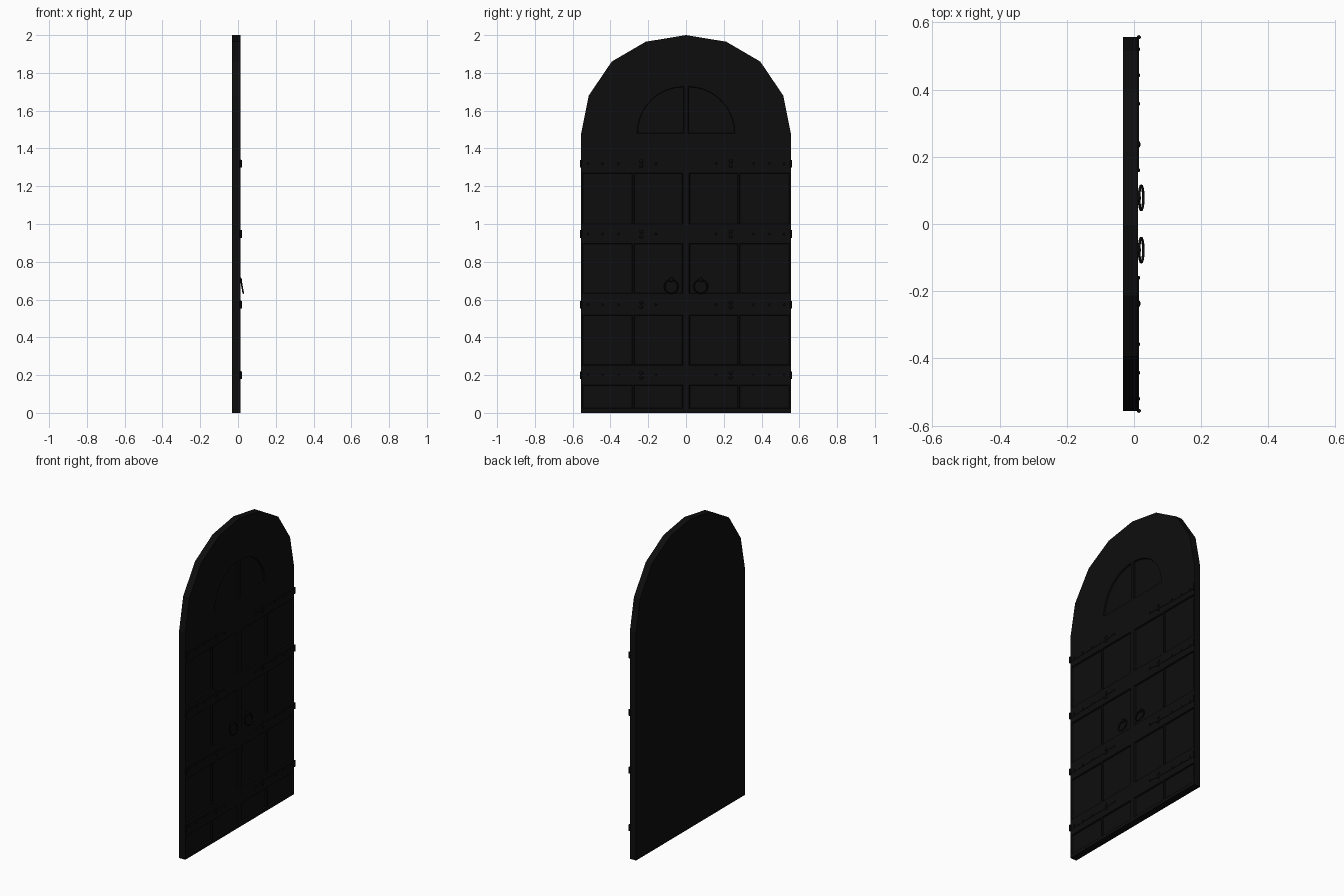
import bpy, bmesh, math
from mathutils import Matrix

if "Cube" in bpy.data.objects:
    bpy.data.objects.remove(bpy.data.objects["Cube"])

BACK, FACE, DEPTH = -0.032, 0.0125, 0.009
mat = bpy.data.materials.new("black_finish")
mat.diffuse_color = (0.004, 0.004, 0.004, 1)
mat.use_nodes = True
mat.node_tree.nodes["Principled BSDF"].inputs["Base Color"].default_value = mat.diffuse_color


def make(name, bm):
    bmesh.ops.recalc_face_normals(bm, faces=bm.faces)
    me = bpy.data.meshes.new(name)
    bm.to_mesh(me)
    bm.free()
    me.materials.append(mat)
    ob = bpy.data.objects.new(name, me)
    bpy.context.scene.collection.objects.link(ob)
    return ob


def prism(bm, pts, x0, x1, grow=0.0):
    """Extrude a (y, z) outline along x; grow widens the x1 end for a bevel."""
    cy = (min(p[0] for p in pts) + max(p[0] for p in pts)) / 2
    cz = (min(p[1] for p in pts) + max(p[1] for p in pts)) / 2
    hy = max(p[0] for p in pts) - cy
    hz = max(p[1] for p in pts) - cz
    a = [bm.verts.new((x0, y, z)) for y, z in pts]
    b = [bm.verts.new((x1, cy + (y - cy) * (1 + grow / hy),
                       cz + (z - cz) * (1 + grow / hz))) for y, z in pts]
    n = len(pts)
    bm.faces.new(a)
    bm.faces.new(b[::-1])
    for i in range(n):
        bm.faces.new((a[i], a[(i + 1) % n], b[(i + 1) % n], b[i]))


def rect(y0, y1, z0, z1):
    return [(y0, z0), (y1, z0), (y1, z1), (y0, z1)]


# Arched door slab
half = [(0.557, 0), (0.557, 1.47), (0.515, 1.68), (0.393, 1.86), (0.213, 1.965)]
outline = half + [(0, 2.0)] + [(-y, z) for y, z in reversed(half)]
bm = bmesh.new()
prism(bm, outline, BACK, FACE)
door = make("door_slab", bm)

# Cutters for the recessed panels and the fan-shaped lights
bm = bmesh.new()
rows = [(0.025, 0.145), (0.255, 0.515), (0.635, 0.893), (1.0, 1.268)]
for s in (-1, 1):
    for z0, z1 in rows:
        for y0, y1 in ((0.02, 0.272), (0.286, 0.545)):
            a, b = sorted((s * y0, s * y1))
            prism(bm, rect(a, b, z0, z1), FACE - DEPTH, FACE + 0.003, 0.004)
    fan = [(s * 0.014, 1.483)]
    for i in range(11):
        t = math.pi / 2 * i / 10
        fan.append((s * (0.014 + 0.242 * math.cos(t)), 1.483 + 0.242 * math.sin(t)))
    prism(bm, fan, FACE - DEPTH, FACE + 0.003, 0.004)
cutter = make("panel_cutter", bm)
cutter.hide_render = True
cutter.hide_viewport = True
mod = door.modifiers.new("panels", 'BOOLEAN')
mod.operation = 'DIFFERENCE'
mod.solver = 'EXACT'
mod.object = cutter


def stud(bm, y, z, r, x=FACE + 0.001, flat=0.8):
    bmesh.ops.create_uvsphere(bm, u_segments=10, v_segments=6, radius=r,
                              matrix=Matrix.Translation((x, y, z)) @ Matrix.Diagonal((flat, 1, 1, 1)))


# Strap hinges, with rivets and paired curls
for k, z in enumerate((0.2, 0.573, 0.947, 1.32)):
    for s in (-1, 1):
        tag = f"{k}_{'left' if s < 0 else 'right'}"
        bm = bmesh.new()
        prism(bm, [(s * y, z + h) for y, h in ((0.557, -0.014), (0.557, 0.014), (0.25, 0.008),
                                               (0.155, 0.0), (0.25, -0.008))],
              FACE - 0.002, FACE + 0.002)
        make("hinge_strap_" + tag, bm)
        bm = bmesh.new()
        for y in (0.52, 0.443, 0.358, 0.16):
            stud(bm, s * y, z, 0.006)
        for dz in (-0.012, 0.012):
            stud(bm, s * 0.237, z + dz, 0.010, flat=0.6)
        make("hinge_rivets_" + tag, bm)
        # Hinge knuckle at the edge
        bm = bmesh.new()
        bmesh.ops.create_cone(bm, cap_ends=True, segments=10, radius1=0.006, radius2=0.006,
                              depth=0.04, matrix=Matrix.Translation((FACE + 0.002, s * 0.556, z)))
        make("hinge_knuckle_" + tag, bm)

# Ring pulls, hanging slightly outward
for s in (-1, 1):
    side = "left" if s < 0 else "right"
    bpy.ops.mesh.primitive_torus_add(major_radius=0.036, minor_radius=0.004, major_segments=24,
                                     minor_segments=8, location=(0.0215, s * 0.078, 0.669),
                                     rotation=(0, math.radians(90 - 10), 0))
    ring = bpy.context.object
    ring.name = "ring_pull_" + side
    ring.data.materials.append(mat)
    bpy.ops.object.shade_smooth()
    bm = bmesh.new()
    stud(bm, s * 0.078, 0.705, 0.012, x=FACE, flat=0.7)
    make("ring_mount_" + side, bm)
